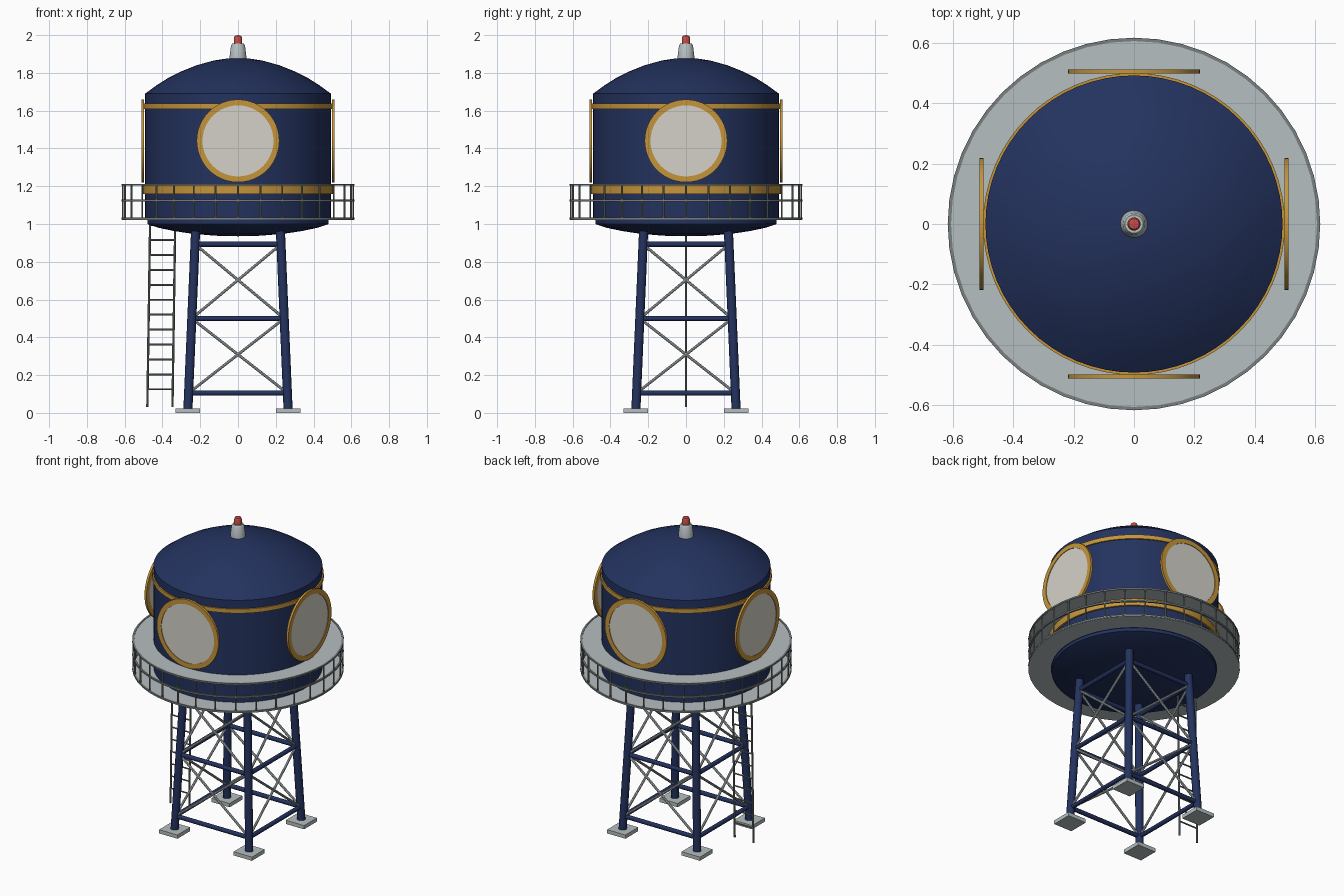
import bpy, bmesh, math
from mathutils import Vector

if "Cube" in bpy.data.objects:
    bpy.data.objects.remove(bpy.data.objects["Cube"])


def material(name, rgb):
    m = bpy.data.materials.new(name)
    m.diffuse_color = (*rgb, 1)
    m.use_nodes = True
    m.node_tree.nodes["Principled BSDF"].inputs["Base Color"].default_value = m.diffuse_color
    return m


NAVY = material("navy paint", (0.017, 0.032, 0.112))
GOLD = material("gold trim", (0.56, 0.30, 0.045))
CREAM = material("cream panel", (0.66, 0.64, 0.58))
PALE = material("pale steel", (0.47, 0.52, 0.53))
GREY = material("dark steel", (0.19, 0.21, 0.21))
RED = material("red lamp", (0.55, 0.075, 0.055))


def finish(name, bm, mat, smooth=True):
    bmesh.ops.recalc_face_normals(bm, faces=bm.faces)
    me = bpy.data.meshes.new(name)
    bm.to_mesh(me)
    bm.free()
    me.materials.append(mat)
    ob = bpy.data.objects.new(name, me)
    bpy.context.collection.objects.link(ob)
    if smooth:
        bpy.ops.object.select_all(action='DESELECT')
        ob.select_set(True)
        bpy.context.view_layer.objects.active = ob
        bpy.ops.object.shade_smooth_by_angle(angle=math.radians(35))
    return ob


def lathe(name, profile, mat, seg=48, closed=False):
    """Spin (radius, z) points round the z axis; closed joins last to first."""
    bm = bmesh.new()
    rings = []
    for r, z in profile:
        if r < 1e-5:
            rings.append([bm.verts.new((0, 0, z))] * seg)
        else:
            rings.append([bm.verts.new((r * math.cos(2 * math.pi * i / seg),
                                        r * math.sin(2 * math.pi * i / seg), z))
                          for i in range(seg)])
    pairs = list(zip(rings, rings[1:]))
    if closed:
        pairs.append((rings[-1], rings[0]))
    for a, b in pairs:
        for i in range(seg):
            j = (i + 1) % seg
            quad = list(dict.fromkeys((a[i], a[j], b[j], b[i])))
            bm.faces.new(quad)
    return finish(name, bm, mat)


def band(name, r0, r1, z0, z1, mat, seg=48):
    return lathe(name, [(r0, z0), (r1, z0), (r1, z1), (r0, z1)], mat, seg, True)


def rods(name, segments, radius, mat, sides=8):
    """Straight round bars, one per (start, end) pair, in one object."""
    bm = bmesh.new()
    for a, b in segments:
        a, b = Vector(a), Vector(b)
        d = b - a
        m = d.to_track_quat('Z', 'Y').to_matrix().to_4x4()
        m.translation = (a + b) / 2
        bmesh.ops.create_cone(bm, cap_ends=True, segments=sides, radius1=radius,
                              radius2=radius, depth=d.length, matrix=m)
    return finish(name, bm, mat)


# Tank: bowl bottom, straight wall, shallow dome
lathe("tank", [(0, 0.935), (0.12, 0.938), (0.24, 0.948), (0.34, 0.963), (0.42, 0.98),
               (0.48, 1.0), (0.48, 1.02), (0.492, 1.025), (0.492, 1.69), (0.485, 1.695),
               (0.43, 1.735), (0.37, 1.773), (0.30, 1.808), (0.22, 1.84),
               (0.13, 1.865), (0.06, 1.876), (0, 1.88)], NAVY, 64)
band("lower_trim_band", 0.485, 0.503, 1.16, 1.205, GOLD, 64)
band("upper_trim_band", 0.485, 0.50, 1.61, 1.637, GOLD, 64)

# Roof vent and lamp
lathe("roof_vent", [(0, 1.87), (0.046, 1.87), (0.044, 1.89), (0.037, 1.945),
                    (0.030, 1.955), (0, 1.955)], PALE, 24)
lathe("lamp", [(0, 1.95), (0.022, 1.95), (0.022, 1.985), (0.017, 1.996), (0, 2.0)], RED, 20)

# Round panels with gold frames on four sides
for k, side in enumerate(("front", "right", "back", "left")):
    frame = band(side + "_panel_frame", 0.188, 0.219, 0.498, 0.512, GOLD)
    panel = lathe(side + "_panel", [(0, 0.500), (0.19, 0.500), (0.19, 0.508), (0, 0.508)], CREAM)
    for ob in (frame, panel):
        ob.rotation_euler = (math.pi / 2, 0, k * math.pi / 2)
        ob.location.z = 1.44

# Walkway: lower deck, upper ring, railing
R = 0.61
band("walkway_deck", 0.478, 0.615, 1.022, 1.034, PALE, 48)
band("walkway_top_ring", 0.49, 0.611, 1.203, 1.21, PALE, 48)
for name, z in (("top_rail", 1.208), ("middle_rail", 1.125), ("bottom_rail", 1.03)):
    band(name, R - 0.004, R + 0.007, z - 0.005, z + 0.005, GREY, 48)
posts = []
for i in range(32):
    a = 2 * math.pi * i / 32
    x, y = R * math.cos(a), R * math.sin(a)
    posts.append(((x, y, 1.03), (x, y, 1.208)))
rods("railing_posts", posts, 0.005, GREY, 6)


# Tower: four leaning legs on square pads
def leg_x(z):
    return 0.266 - 0.043 * z


corners = [(-1, -1), (1, -1), (1, 1), (-1, 1)]


def at(c, z):
    return (c[0] * leg_x(z), c[1] * leg_x(z), z)


rods("legs", [(at(c, 0.02), at(c, 0.965)) for c in corners], 0.024, NAVY, 16)
bm = bmesh.new()
for c in corners:
    cube = bmesh.ops.create_cube(bm, size=1)["verts"]
    bmesh.ops.scale(bm, vec=(0.13, 0.13, 0.024), verts=cube)
    bmesh.ops.translate(bm, vec=(c[0] * 0.265, c[1] * 0.265, 0.012), verts=cube)
finish("foot_pads", bm, PALE, smooth=False)

# Horizontal beams and crossed braces
levels = (0.105, 0.5, 0.893)
beams, braces = [], []
for c, d in zip(corners, corners[1:] + corners[:1]):
    beams += [(at(c, z), at(d, z)) for z in levels]
    for lo, hi in zip(levels, levels[1:]):
        braces += [(at(c, lo), at(d, hi)), (at(d, lo), at(c, hi))]
rods("beams", beams, 0.0135, NAVY, 12)
rods("cross_braces", braces, 0.0075, PALE, 8)

# Ladder on the left side
rods("ladder_rails", [((x, 0, 0.03), (x + 0.015, 0, 1.03)) for x in (-0.48, -0.347)],
     0.006, GREY, 8)
rungs = []
for i in range(12):
    z = 0.125 + 0.079 * i
    rungs.append(((-0.48 + 0.015 * z, 0, z), (-0.347 + 0.015 * z, 0, z)))
rods("ladder_rungs", rungs, 0.005, GREY, 6)
